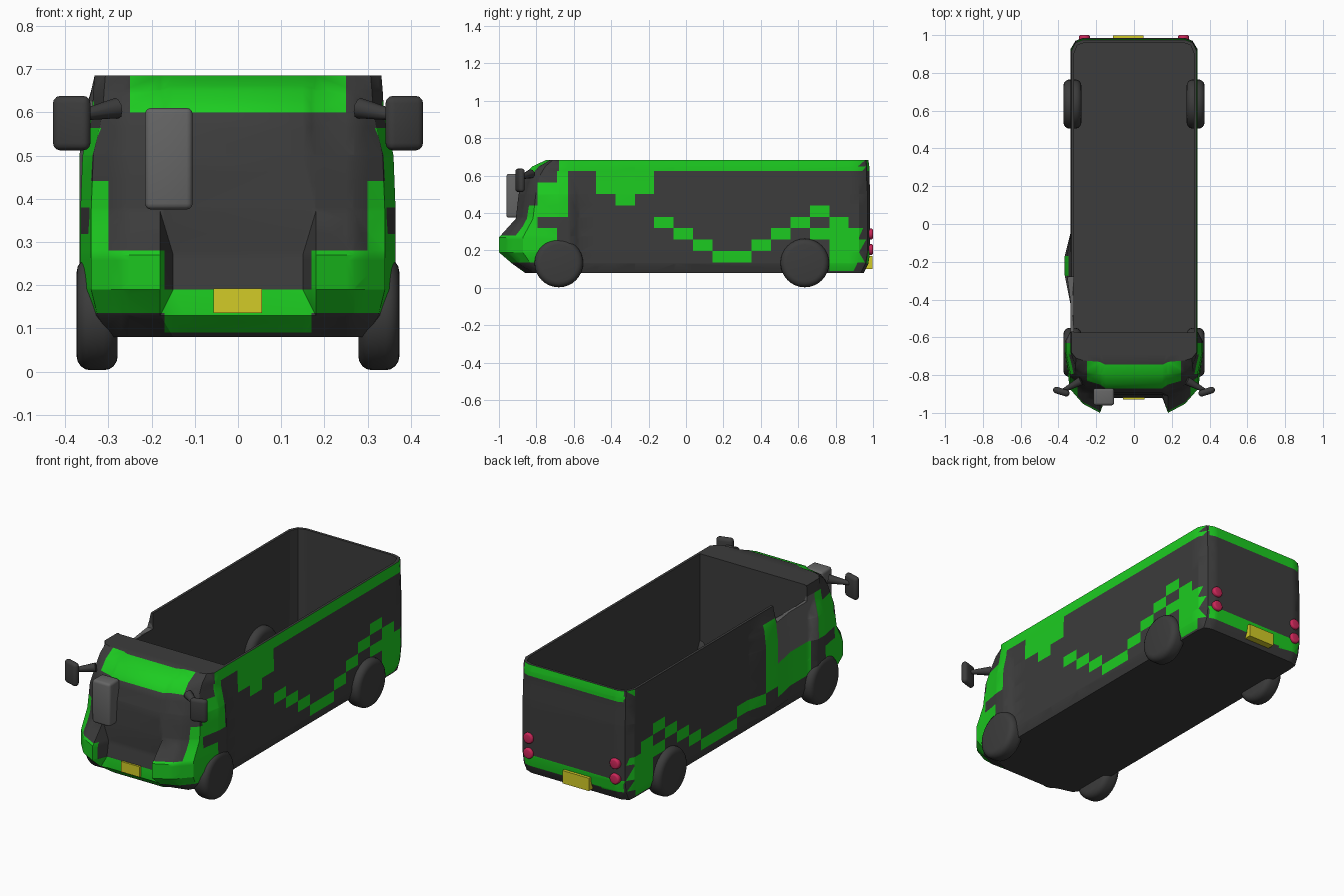
import bpy, bmesh, math
from mathutils import Vector

if "Cube" in bpy.data.objects:
    bpy.data.objects.remove(bpy.data.objects["Cube"])


def material(name, rgb):
    m = bpy.data.materials.new(name)
    m.diffuse_color = (*rgb, 1)
    m.use_nodes = True
    m.node_tree.nodes["Principled BSDF"].inputs["Base Color"].default_value = m.diffuse_color
    return m


DARK = material("dark", (0.045, 0.045, 0.045))
GREEN = material("green", (0.012, 0.6, 0.015))
GLASS = material("glass", (0.13, 0.13, 0.13))
YELLOW = material("yellow", (0.65, 0.6, 0.02))
RED = material("red", (0.6, 0.02, 0.1))


def select(ob):
    bpy.ops.object.select_all(action='DESELECT')
    ob.select_set(True)
    bpy.context.view_layer.objects.active = ob


def finish(ob, name, mat, bevel=0, segments=3, angle=40):
    ob.name = name
    if mat:
        ob.data.materials.append(mat)
    select(ob)
    bpy.ops.object.transform_apply(location=False, rotation=False, scale=True)
    if bevel:
        m = ob.modifiers.new("bevel", 'BEVEL')
        m.width, m.segments = bevel, segments
        bpy.ops.object.modifier_apply(modifier=m.name)
    bpy.ops.object.shade_smooth_by_angle(angle=math.radians(angle))
    return ob


def box(name, lo, hi, mat, bevel=0):
    lo, hi = Vector(lo), Vector(hi)
    bpy.ops.mesh.primitive_cube_add(size=1, location=(lo + hi) / 2)
    bpy.context.object.scale = hi - lo
    return finish(bpy.context.object, name, mat, bevel)


def loft(name, rings):
    bm = bmesh.new()
    vs = [[bm.verts.new(p) for p in ring] for ring in rings]
    n = len(rings[0])
    for a, b in zip(vs, vs[1:]):
        for i in range(n):
            j = (i + 1) % n
            bm.faces.new((a[i], a[j], b[j], b[i]))
    bm.faces.new(vs[0])
    bm.faces.new(vs[-1])
    bmesh.ops.triangulate(bm, faces=bm.faces[:])
    bmesh.ops.recalc_face_normals(bm, faces=bm.faces[:])
    me = bpy.data.meshes.new(name)
    bm.to_mesh(me)
    bm.free()
    ob = bpy.data.objects.new(name, me)
    bpy.context.collection.objects.link(ob)
    return ob


def ring(z, side, flare, corner_y, centre_y, rear, bulge):
    def half(s):
        b = side + (bulge if s < 0 else 0)
        pts = [(.27, rear), (.31, rear - .015), (side, rear - .06), (side, -.05), (b, -.17),
               (b, -.27), (side, -.42), (side, -.57), (flare, -.62), (flare, -.68),
               (flare - .025, corner_y * .6 - .272), (.27, corner_y * .85 - .102),
               (.18, corner_y), (.15, centre_y)]
        return [(s * x, y, z) for x, y in pts]
    return half(1) + half(-1)[::-1]


# body shell: stacked plan outlines (z, side, cab flare, corner, centre, rear, left bulge)
body = loft("bus_body", [ring(*r) for r in (
    (.08, .315, .32, -.84, -.86, .95, 0),
    (.13, .335, .35, -.93, -.92, .975, .015),
    (.19, .337, .365, -1.0, -.92, .985, .03),
    (.27, .337, .365, -1.0, -.905, .985, .03),
    (.37, .337, .365, -.91, -.905, .985, .03),
    (.50, .337, .36, -.885, -.895, .985, .03),
    (.60, .335, .338, -.85, -.87, .98, .02),
    (.65, .335, .335, -.80, -.82, .98, .005),
    (.685, .332, .332, -.73, -.745, .975, 0))])

# open load space and lowered left window ledge
tub_half = [(.26, .96), (.3, .947), (.318, .9), (.318, -.575)]
tub_plan = tub_half + [(-x, y) for x, y in tub_half[::-1]]
cutters = [loft("tub_cutter", [[(x, y, z) for x, y in tub_plan] for z in (.1, .8)]),
           box("ledge_cutter", (-.5, -.57, .6), (-.3, -.28, .8), None)]
for c in cutters:
    c.hide_render = True
    select(body)
    m = body.modifiers.new("cut", 'BOOLEAN')
    m.operation, m.solver, m.object = 'DIFFERENCE', 'EXACT', c
    bpy.ops.object.modifier_apply(modifier=m.name)
    bpy.data.objects.remove(c)

# pixel livery: (column, row) cells on a y/z grid
Y0, DY, Z0, DZ = -.17, .104, .135, .0613
rear_cells = {(5, 1), (6, 2), (7, 3), (8, 4), (8, 2), (9, 3)}
rear_cells |= {(c, r) for c in (9, 10) for r in range(-1, 3)}
cab_cells = {(-5, r) for r in range(4, 8)} | {(-6, r) for r in (0, 1, 2, 4, 5, 6)}
cab_cells |= {(-7, r) for r in range(5)} | {(-8, r) for r in range(3)}
right_cells = rear_cells | cab_cells | {(0, 3), (1, 2), (2, 1), (3, 0), (4, 0), (-2, 5)}
right_cells |= {(c, r) for c in (-1, -2, -3) for r in (6, 7)}
left_cells = rear_cells | cab_cells | {(4, 0), (3, 0), (2, 0), (1, 1), (0, 1)}
left_cells |= {(-1, r) for r in range(2, 8)} | {(c, r) for c in (-2, -3, -4) for r in (1, 2, 3)}


def paint(p):
    x, y, z = p
    ax = abs(x)
    if z < .09 or z > .6845 or (ax < .325 and -.58 < y < .967):
        return 0
    row, col = math.floor((z - Z0) / DZ), math.floor((y - Y0) / DY)
    if y < -.72 and z > .6:
        return int(ax < .25)
    if y < -.8 and ax < .17:
        return int(z < .19)
    if y < -.8 and ax < .3 and z > .28:
        return 0
    if row >= 8:
        return int(y > -.68 and (x > 0 or y > .93))
    if y > .93 and ax < .325:
        return int(row <= 0)
    if col == -5 and y > -.63:
        return 2 if x < 0 and row > 3 else 0
    if x < 0 and col in (-2, -3, -4) and row > 3:
        return 2
    return int((col, row) in (right_cells if x > 0 else left_cells))


bm = bmesh.new()
bm.from_mesh(body.data)
bmesh.ops.triangulate(bm, faces=bm.faces[:])
cuts = [((0, Y0 + DY * i, 0), (0, 1, 0)) for i in range(-7, 11)] + [((0, -.63, 0), (0, 1, 0))]
cuts += [((0, 0, Z0 + DZ * i), (0, 0, 1)) for i in range(9)]
cuts += [((0, 0, z), (0, 0, 1)) for z in (.09, .28, .6)]
cuts += [((x, 0, 0), (1, 0, 0)) for x in (-.3, -.25, -.17, .17, .25, .3)]
for co, no in cuts:
    bmesh.ops.bisect_plane(bm, geom=bm.verts[:] + bm.edges[:] + bm.faces[:],
                           dist=1e-5, plane_co=co, plane_no=no)
body.data.materials.clear()
for mat in (DARK, GREEN, GLASS):
    body.data.materials.append(mat)
for f in bm.faces:
    f.material_index = paint(f.calc_center_median())
bm.to_mesh(body.data)
bm.free()
select(body)
bpy.ops.object.shade_smooth_by_angle(angle=math.radians(30))

for s, side in ((1, "right"), (-1, "left")):
    # wheels
    for y, end in ((-.68, "front"), (.635, "rear")):
        bpy.ops.mesh.primitive_cylinder_add(vertices=32, radius=.13, depth=.095,
                                            location=(s * .326, y, .133),
                                            rotation=(0, math.pi / 2, 0))
        finish(bpy.context.object, f"{end}_{side}_wheel", DARK, .032, 4, 50)

    # wing mirrors on tapered arms
    head = box(f"{side}_mirror", (s * .385 - .045, -.905, .512), (s * .385 + .045, -.87, .638), DARK, .017)
    head.rotation_euler.z = -s * .3 + s * .6
    a, b = Vector((s * .28, -.83, .61)), Vector((s * .38, -.885, .59))
    bpy.ops.mesh.primitive_cone_add(vertices=10, radius1=.024, radius2=.01, depth=(b - a).length,
                                    location=(a + b) / 2,
                                    rotation=(b - a).to_track_quat('Z', 'Y').to_euler())
    finish(bpy.context.object, f"{side}_mirror_arm", DARK)

    # tail lights
    for z in (.205, .288):
        bpy.ops.mesh.primitive_cylinder_add(vertices=20, radius=.029, depth=.03,
                                            location=(s * .262, .985, z),
                                            rotation=(math.pi / 2, 0, 0))
        finish(bpy.context.object, f"{side}_tail_light", RED, .009)

# plates and windscreen box
box("front_plate", (-.057, -.93, .135), (.055, -.9, .192), YELLOW)
box("rear_plate", (-.11, .96, .1), (.05, .998, .17), YELLOW)
box("windscreen_box", (-.215, -.96, .375), (-.105, -.87, .61), GLASS, .014)
